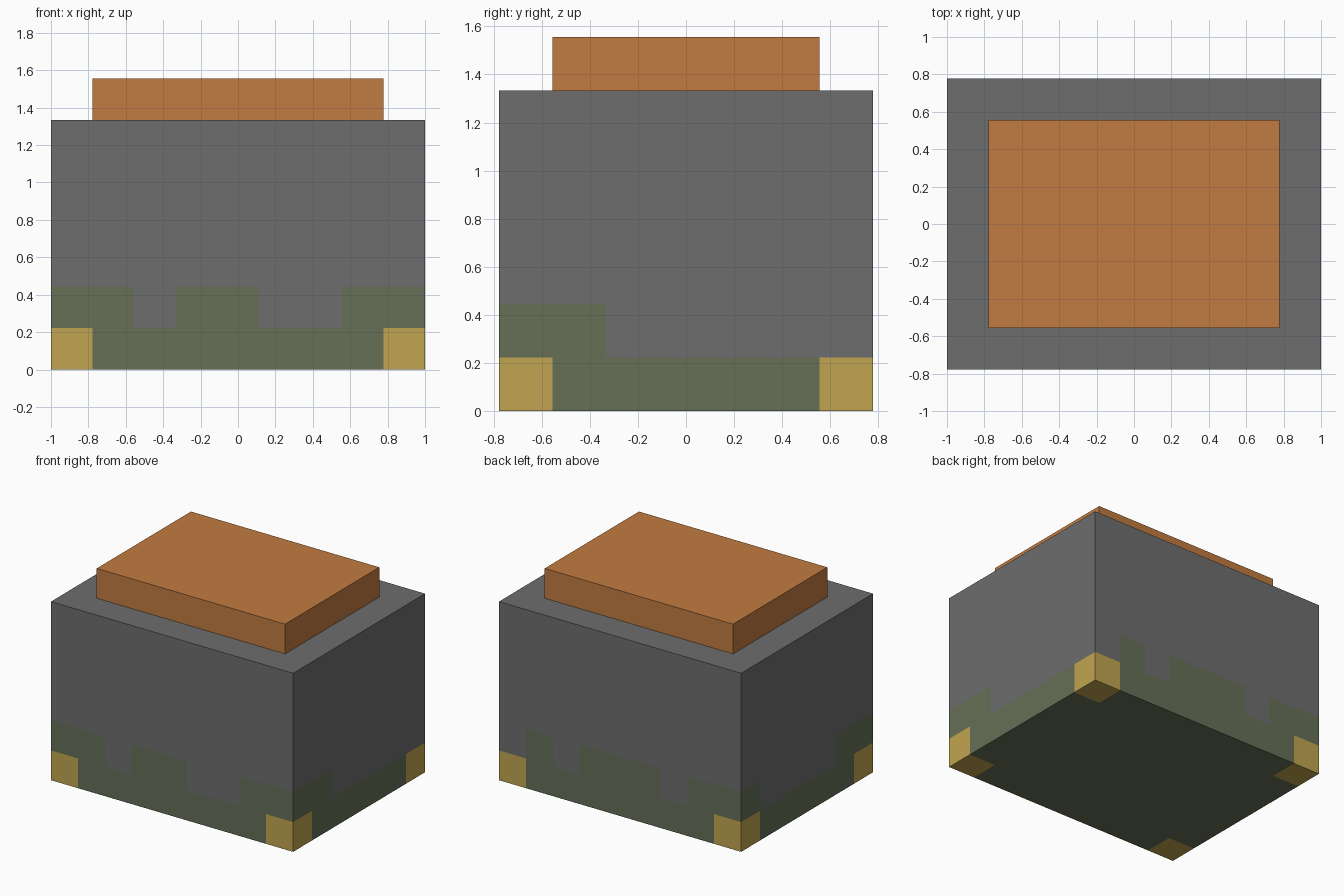
import bpy
import bmesh
from mathutils import Matrix, Vector

U = 2 / 9                      # one block cell
WIDE, DEEP, HIGH = 9, 7, 6     # body size in cells

if "Cube" in bpy.data.objects:
    bpy.data.objects.remove(bpy.data.objects["Cube"], do_unlink=True)


def material(name, rgb):
    mat = bpy.data.materials.new(name)
    mat.use_nodes = True
    color = (*rgb, 1)
    mat.diffuse_color = color
    mat.node_tree.nodes["Principled BSDF"].inputs["Base Color"].default_value = color
    return mat


grey = material("stone grey", (0.155, 0.155, 0.155))
green = material("moss green", (0.132, 0.16, 0.096))
gold = material("corner gold", (0.53, 0.377, 0.08))
copper = material("copper orange", (0.535, 0.2, 0.052))


def box(bm, size, base):
    """Box of the given size in cells, standing at height base."""
    place = Matrix.Translation((0, 0, base + size[2] / 2)) @ Matrix.Diagonal((*size, 1))
    bmesh.ops.create_cube(bm, size=1, matrix=place)


def finish(bm, name, mats):
    bmesh.ops.scale(bm, vec=(U, U, U), verts=bm.verts)
    bmesh.ops.recalc_face_normals(bm, faces=bm.faces)
    mesh = bpy.data.meshes.new(name)
    bm.to_mesh(mesh)
    bm.free()
    for mat in mats:
        mesh.materials.append(mat)
    obj = bpy.data.objects.new(name, mesh)
    bpy.context.collection.objects.link(obj)
    return obj


def cut(bm, axis, value):
    point, normal = Vector(), Vector()
    point[axis], normal[axis] = value, 1
    bmesh.ops.bisect_plane(bm, geom=bm.verts[:] + bm.edges[:] + bm.faces[:],
                           plane_co=point, plane_no=normal)


# Upper moss row on each side, # is moss; sides read along +x or +y
FRONT, BACK = "##.##..##", "##.###.#."
LEFT, RIGHT = "##.....", "##....#"     # +x side, -x side


def body_colour(face):
    c, n = face.calc_center_median(), face.normal
    col, row = int(c.x + WIDE / 2), int(c.y + DEEP / 2)
    at_end = abs(c.x) > WIDE / 2 - 1 and abs(c.y) > DEEP / 2 - 1
    if c.z < 1:
        return 2 if at_end else 1
    if c.z > 2:
        return 0
    if abs(n.y) > 0.5:
        mark = (FRONT if n.y < 0 else BACK)[col]
    else:
        mark = (LEFT if n.x > 0 else RIGHT)[row]
    return int(mark == "#")


# Body: cut into cells, colour, then merge flat areas of one colour
bm = bmesh.new()
box(bm, (WIDE, DEEP, HIGH), 0)
for axis, count in ((0, WIDE), (1, DEEP)):
    for i in range(1, count):
        cut(bm, axis, i - count / 2)
for level in (1, 2):
    cut(bm, 2, level)
bm.normal_update()
for f in bm.faces:
    f.material_index = body_colour(f)
bmesh.ops.dissolve_limit(bm, angle_limit=0.01, verts=bm.verts[:], edges=bm.edges[:],
                         delimit={'MATERIAL'})
finish(bm, "body", [grey, green, gold])

# Lid on top
bm = bmesh.new()
box(bm, (WIDE - 2, DEEP - 2, 1), HIGH)
finish(bm, "lid", [copper])
